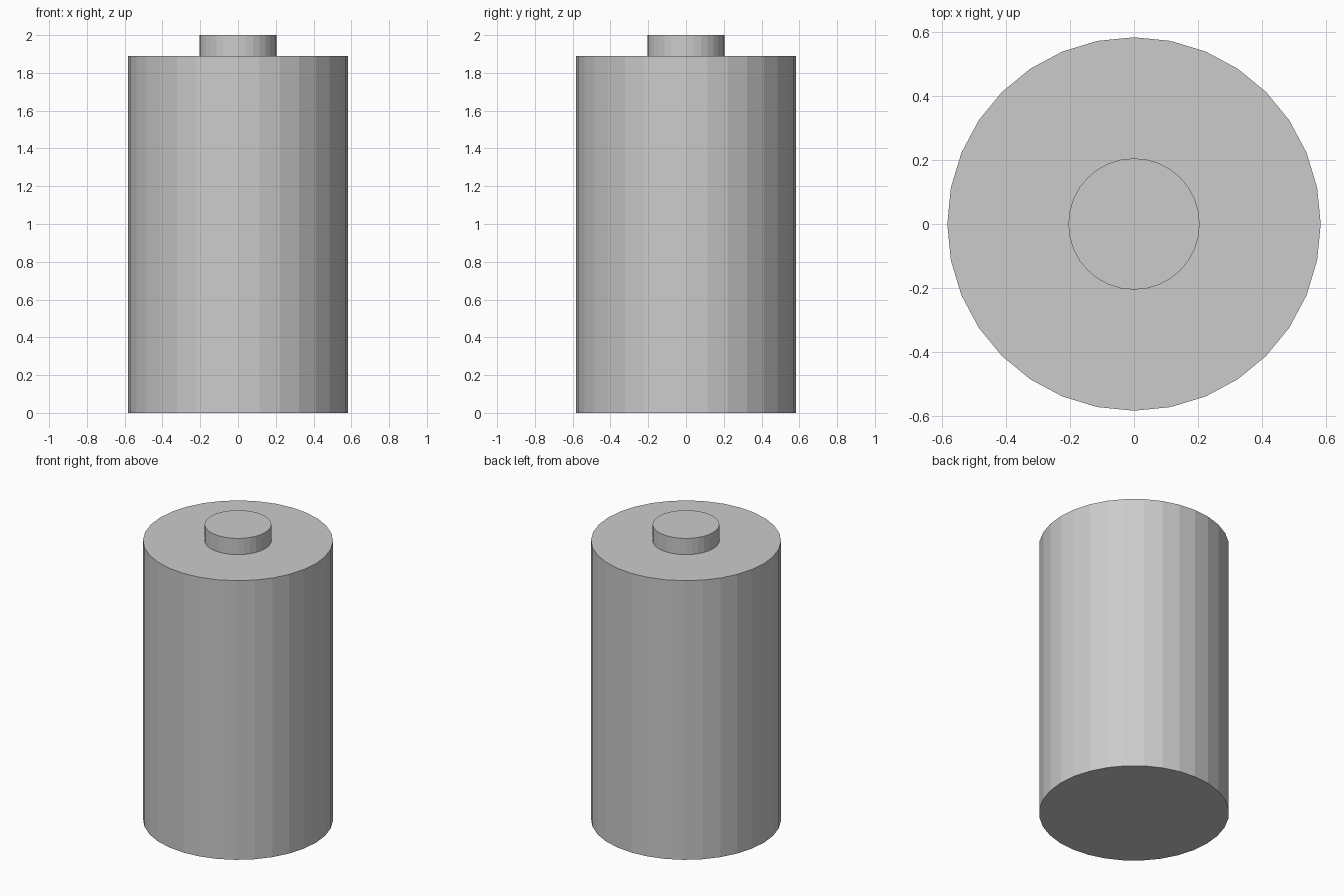
import bpy, bmesh
from math import cos, sin, tau

if "Cube" in bpy.data.objects:
    bpy.data.objects.remove(bpy.data.objects["Cube"])

SIDES = 32
# Outline from bottom rim to terminal top: (radius, height)
PROFILE = [(0.583, 0.0), (0.583, 1.89), (0.205, 1.89), (0.205, 2.0)]

bm = bmesh.new()
rings = [[bm.verts.new((r * cos(tau * i / SIDES), r * sin(tau * i / SIDES), z))
          for i in range(SIDES)] for r, z in PROFILE]

# Can wall, shoulder and raised terminal wall
for low, high in zip(rings, rings[1:]):
    for i in range(SIDES):
        j = (i + 1) % SIDES
        bm.faces.new((low[i], low[j], high[j], high[i]))

# Flat base and terminal cap
bm.faces.new(rings[0][::-1])
bm.faces.new(rings[-1])

mesh = bpy.data.meshes.new("battery_cell")
bm.to_mesh(mesh)
bm.free()
cell = bpy.data.objects.new("battery_cell", mesh)
bpy.context.collection.objects.link(cell)
